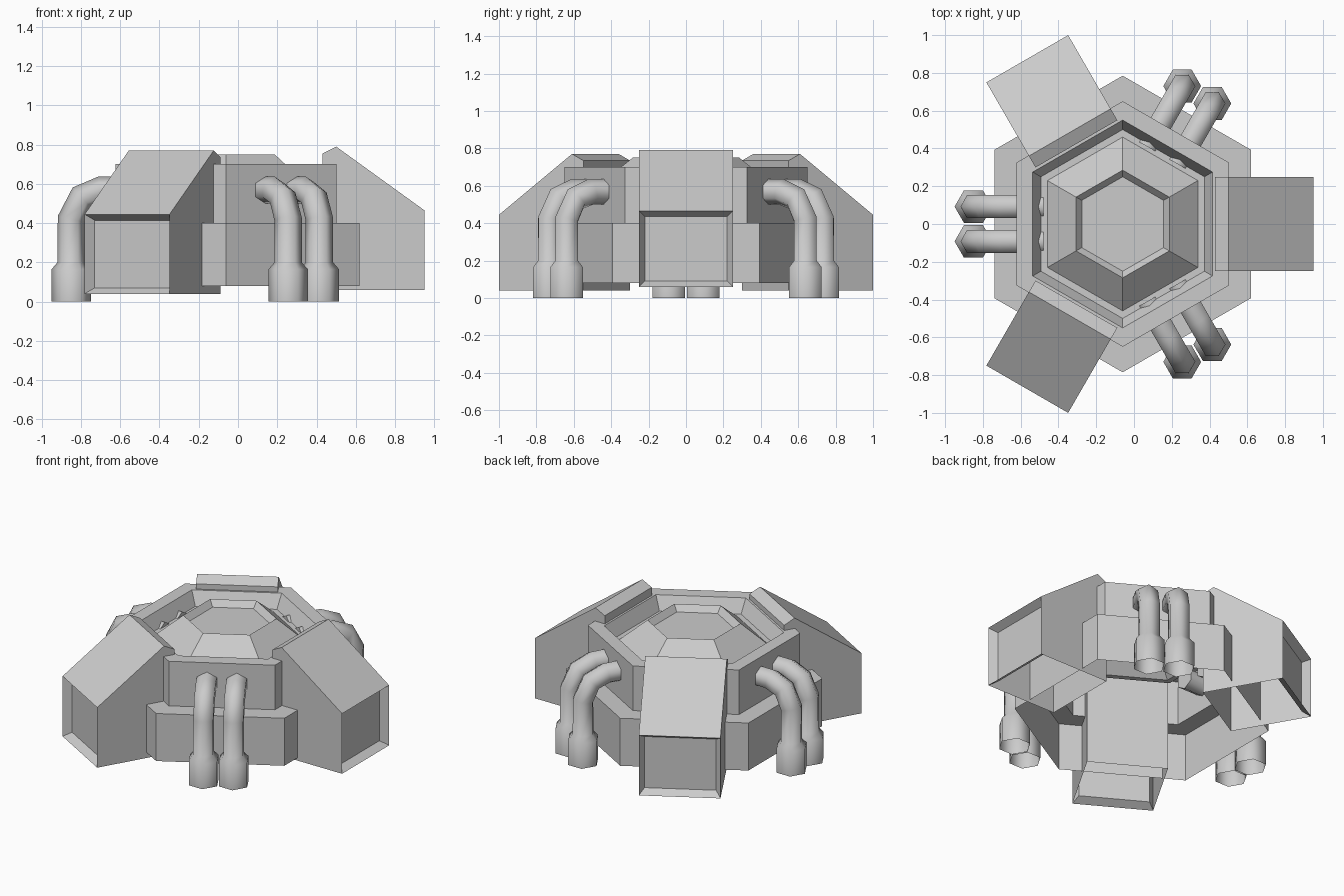
import bpy, bmesh
from math import sin, cos, pi, radians
from mathutils import Vector, Matrix

if "Cube" in bpy.data.objects:
    bpy.data.objects.remove(bpy.data.objects["Cube"])

CX = -0.06  # centre of the hexagonal body


def make(name, bm, angle=0, lift=0, smooth=False, open_below=True):
    """Finish a bmesh, open its underside and place it turned about the body centre."""
    bmesh.ops.recalc_face_normals(bm, faces=bm.faces)
    if open_below:
        low = min(v.co.z for v in bm.verts)
        under = [f for f in bm.faces if all(v.co.z < low + .001 for v in f.verts)]
        bmesh.ops.delete(bm, geom=under, context='FACES')
    me = bpy.data.meshes.new(name)
    bm.to_mesh(me)
    bm.free()
    ob = bpy.data.objects.new(name, me)
    bpy.context.collection.objects.link(ob)
    ob.matrix_world = Matrix.Translation((CX, 0, lift)) @ Matrix.Rotation(radians(angle), 4, 'Z')
    if smooth:
        for o in bpy.context.selected_objects:
            o.select_set(False)
        ob.select_set(True)
        bpy.context.view_layer.objects.active = ob
        bpy.ops.object.shade_smooth_by_angle(angle=radians(62))
    return ob


def loft(rings):
    """Skin a list of equal-sized point rings and cap both ends."""
    bm = bmesh.new()
    vs = [[bm.verts.new(p) for p in r] for r in rings]
    n = len(vs[0])
    for a, b in zip(vs, vs[1:]):
        for i in range(n):
            j = (i + 1) % n
            bm.faces.new((a[i], a[j], b[j], b[i]))
    bm.faces.new(vs[0])
    bm.faces.new(vs[-1])
    return bm


# Hexagonal body: stepped walls, rim, raised dome with a recess, open below
profile = [(.25, .71), (.285, .75), (.46, .61), (.50, .61), (.55, .70),
           (.65, .70), (.65, .40), (.785, .40), (.785, .08)]
rings = [[(r * cos(pi / 6 + k * pi / 3), r * sin(pi / 6 + k * pi / 3), z) for k in range(6)]
         for r, z in profile]
make("hexagonal_body", loft(rings))


# Sloped buttresses with an inset end panel
def buttress(name, angle, lift):
    side = [(.49, .04), (1.01, .04), (1.01, .445), (.56, .77), (.49, .735)]
    bm = loft([[(x, y, z) for x, z in side] for y in (-.25, .25)])
    bmesh.ops.recalc_face_normals(bm, faces=bm.faces)
    end = max(bm.faces, key=lambda f: f.calc_center_median().x)
    bmesh.ops.inset_region(bm, faces=[end], thickness=.043)
    for v in end.verts:
        v.co.x -= .05
    make(name, bm, angle, lift)


buttress("right_buttress", 0, .02)
buttress("back_left_buttress", 120, 0)
buttress("front_left_buttress", 240, 0)


# Bent six-sided pipes with a wide foot
def pipe(name, angle, offset):
    path = [(.79, 0, .10), (.79, .165, .10), (.79, .20, .07), (.79, .42, .07),
            (.735, .53, .07), (.64, .568, .07), (.42, .568, .07)]
    pts = [Vector((x, 0, z)) for x, z, r in path]
    rings = []
    for i, p in enumerate(pts):
        ds = []
        if i > 0:
            ds.append((p - pts[i - 1]).normalized())
        if i < len(pts) - 1:
            ds.append((pts[i + 1] - p).normalized())
        t = sum(ds, Vector()).normalized()
        side = Vector((0, 1, 0))
        nrm = side.cross(t)
        rings.append([p + Vector((0, offset, 0)) + path[i][2] * (cos(k * pi / 3) * nrm + sin(k * pi / 3) * side)
                      for k in range(6)])
    make(name, loft(rings), angle, 0, True)


for label, angle in (("left", 180), ("back_right", 60), ("front_right", -60)):
    pipe(label + "_pipe_a", angle, -.092)
    pipe(label + "_pipe_b", angle, .092)
